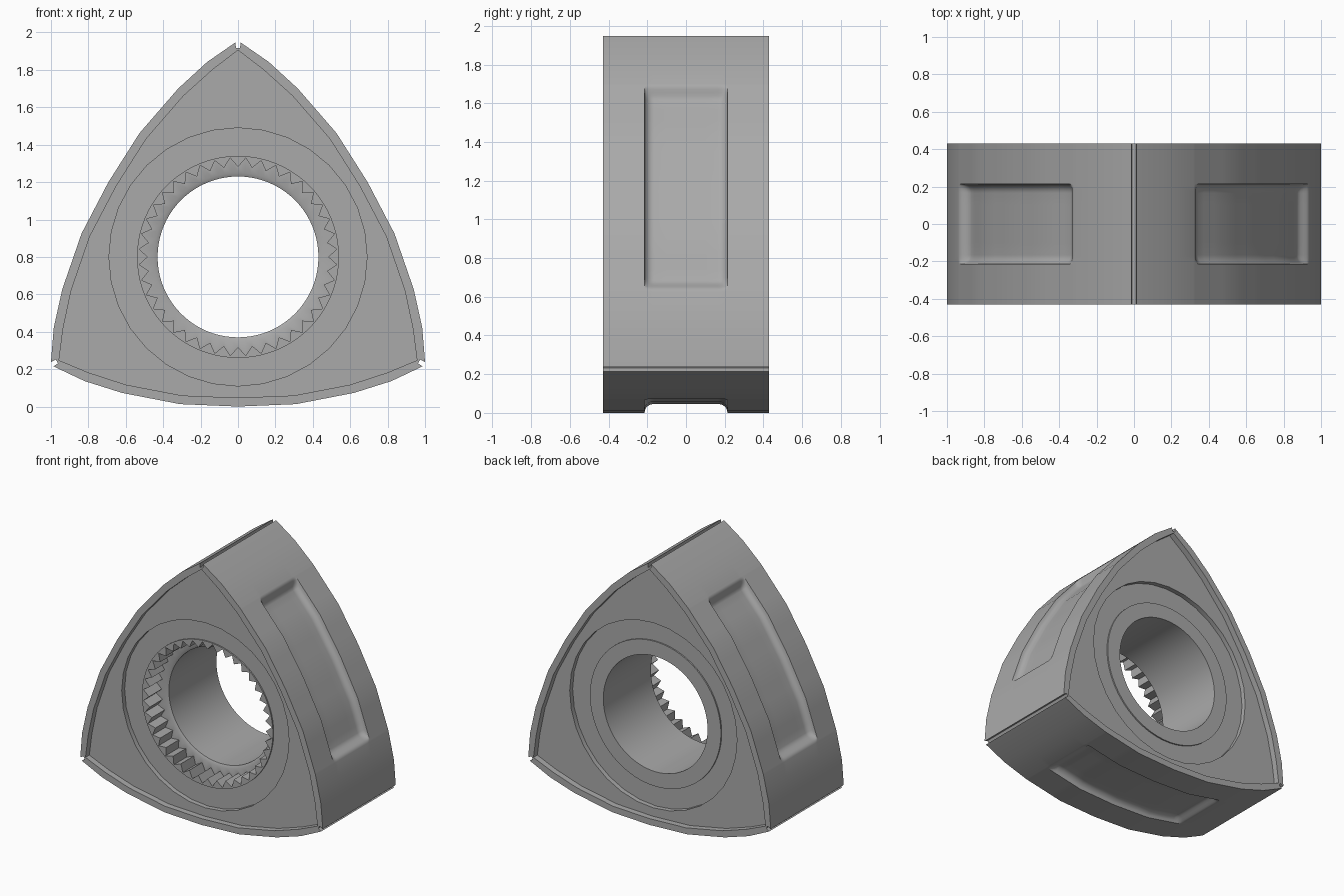
import bpy, bmesh, math

if "Cube" in bpy.data.objects:
    bpy.data.objects.remove(bpy.data.objects["Cube"])

CZ, HALF = 0.80, 0.43                       # rotor centre height, half thickness
KEYS = [(0, .80), (.31, .787), (.62, .727), (.82, .664), (.987, .585)]


def height(u):
    """Distance of the faceted flank from the rotor centre."""
    u = abs(u)
    for (a, ha), (b, hb) in zip(KEYS, KEYS[1:]):
        if u <= b + 1e-9:
            return ha + (hb - ha) * (u - a) / (b - a)
    return KEYS[-1][1]


def pocket(u, y):
    """Depth of the combustion pocket: crisp long sides, soft ends."""
    hx, hy, r = .62, .215, .05
    qx, qy = abs(u) - hx + r, abs(y) - hy + r
    d = r - math.hypot(max(qx, 0), max(qy, 0)) - min(max(qx, qy), 0)
    t = min(max(d / .05, 0), 1)
    e = min(max((hx - abs(u)) / .09, 0), 1)
    return .046 * math.sqrt(1 - (1 - t) ** 2) * e * e * (3 - 2 * e)


def turn(x, z, k):
    a = math.radians(120 * k)
    return x * math.cos(a) - z * math.sin(a), x * math.sin(a) + z * math.cos(a) + CZ


def mirrored(vals):
    return sorted({s * v for v in vals for s in (-1, 1)})


def finish(bm, name):
    bmesh.ops.recalc_face_normals(bm, faces=bm.faces)
    me = bpy.data.meshes.new(name)
    bm.to_mesh(me)
    bm.free()
    ob = bpy.data.objects.new(name, me)
    bpy.context.collection.objects.link(ob)
    return ob


def skin(columns, name, closed=False):
    """Skin a cyclic row of columns; cap both ends or join them."""
    bm = bmesh.new()
    cols = [[bm.verts.new(p) for p in c] for c in columns]
    n = len(cols[0])
    for a, b in zip(cols, cols[1:] + cols[:1]):
        for j in range(n if closed else n - 1):
            bm.faces.new((a[j], b[j], b[(j + 1) % n], a[(j + 1) % n]))
    if not closed:
        bm.faces.new([c[0] for c in cols])
        bm.faces.new([c[-1] for c in cols])
    return finish(bm, name)


def prism(outline, y0, y1, name):
    return skin([[(x, y0, z), (x, y1, z)] for x, z in outline], name)


def circle(r, n=32):
    return [(r * math.sin(2 * math.pi * i / n), CZ + r * math.cos(2 * math.pi * i / n))
            for i in range(n)]


# Rotor body: three pocketed flanks with a seal slot at every apex
us = mirrored([0, .1, .2, .31, .4, .48, .53, .545, .56, .575, .59, .60, .61, .62, .72, .82, .987])
ys = mirrored([0, .1, .165, .175, .185, .195, .205, .211, .215, HALF])
columns = []
for k in range(3):
    for u in us:
        col = []
        for y in ys:
            x, z = turn(u, -height(u) + pocket(u, y), k)
            col.append((x, y, z))
        columns.append(col)
    for s in (-1, 1):                       # slot floor corners
        x, z = turn(1.118 * .866 + s * .0115 * .5, -1.118 * .5 + s * .0115 * .866, k)
        columns.append([(x, y, z) for y in ys])
body = skin(columns, "rotor_body")

# Recessed side faces, stepped seal seats and centre bore
inner = [(0, .753), (.30, .741), (.60, .683), (.80, .618), (.957, .5525)]
half = [(-u, h) for u, h in inner[:0:-1]] + inner[:-1]
recess = [turn(u, -h, k) for k in range(3) for u, h in half]
cutters = [prism(circle(.54, 80), -.6, .6, "bore_cutter")]
for s in (-1, 1):
    cutters.append(prism(recess, s * .385, s * .5, "recess_cutter"))
    cutters.append(prism(circle(.69), s * .35, s * .52, "seat_cutter"))
bpy.context.view_layer.objects.active = body
for c in cutters:
    m = body.modifiers.new("cut", 'BOOLEAN')
    m.operation, m.solver, m.object = 'DIFFERENCE', 'EXACT', c
    c.hide_render = True
    bpy.ops.object.modifier_apply(modifier=m.name)
    bpy.data.objects.remove(c)

# Gear sleeve: internal teeth at the front, plain bore behind
TEETH = 40
sleeve = []
for i in range(TEETH * 2):
    a = math.pi * i / TEETH
    tooth = .482 if i % 2 == 0 else .53
    prof = [(.54, .36), (.54, -.36), (tooth, -.36), (tooth, -.21),
            (.45, -.21), (.43, -.20), (.43, .36)]
    sleeve.append([(r * math.sin(a), y, CZ + r * math.cos(a)) for r, y in prof])
gear = skin(sleeve, "gear_sleeve", closed=True)

# Dark cast metal and shading
metal = bpy.data.materials.new("dark_metal")
metal.diffuse_color = (.4, .4, .4, 1)
metal.use_nodes = True
metal.node_tree.nodes["Principled BSDF"].inputs["Base Color"].default_value = metal.diffuse_color
for ob in (body, gear):
    ob.data.materials.clear()
    ob.data.materials.append(metal)
    bpy.ops.object.select_all(action='DESELECT')
    ob.select_set(True)
    bpy.context.view_layer.objects.active = ob
    bpy.ops.object.shade_smooth_by_angle(angle=math.radians(30))
